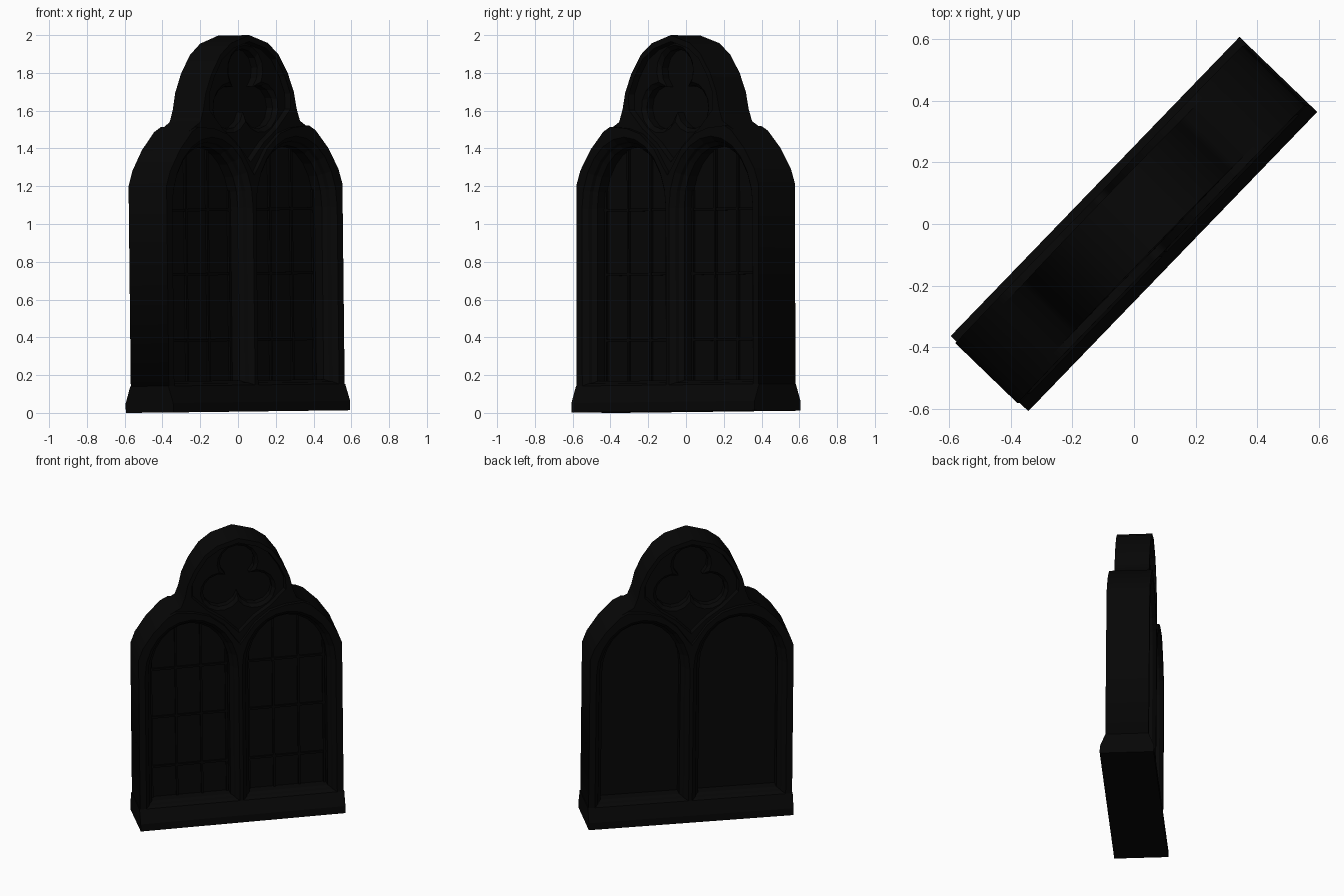
import bpy, bmesh, math
from mathutils import Matrix

cube = bpy.data.objects.get("Cube")
if cube:
    bpy.data.objects.remove(cube, do_unlink=True)

# The window stands diagonally and leans very slightly
PLACE = (Matrix.Translation((0, 0, 0.007)) @ Matrix.Rotation(math.radians(46), 4, 'Z')
         @ Matrix.Rotation(math.radians(-0.5), 4, 'Y') @ Matrix.Rotation(math.radians(-0.4), 4, 'X'))
UPRIGHT = Matrix.Rotation(math.pi / 2, 4, 'X')


def material(name, value):
    m = bpy.data.materials.new(name)
    m.use_nodes = True
    col = (value, value, value, 1)
    m.diffuse_color = col
    m.node_tree.nodes["Principled BSDF"].inputs["Base Color"].default_value = col
    return m


STONE = material("black stone", 0.002)
LEAD = material("dark lead", 0.0015)


def add_mesh(name, mesh, mat):
    mesh.materials.clear()
    mesh.materials.append(mat)
    ob = bpy.data.objects.new(name, mesh)
    bpy.context.collection.objects.link(ob)
    ob.matrix_world = PLACE
    return ob


def slab(name, loops, half_depth):
    """Flat upright plate from an outline and its holes."""
    cu = bpy.data.curves.new(name + "_outline", 'CURVE')
    cu.dimensions = '2D'
    cu.fill_mode = 'BOTH'
    cu.extrude = half_depth
    for loop in loops:
        sp = cu.splines.new('POLY')
        sp.points.add(len(loop) - 1)
        for p, (x, z) in zip(sp.points, loop):
            p.co = (x, z, 0, 1)
        sp.use_cyclic_u = True
    tmp = bpy.data.objects.new(name + "_outline", cu)
    bpy.context.collection.objects.link(tmp)
    dg = bpy.context.evaluated_depsgraph_get()
    mesh = bpy.data.meshes.new_from_object(tmp.evaluated_get(dg))
    bpy.data.objects.remove(tmp, do_unlink=True)
    mesh.transform(UPRIGHT)
    return add_mesh(name, mesh, STONE)


def reveal(name, shape, steps):
    """Moulded edge of an opening, stepping inwards on both faces."""
    bm = bmesh.new()
    for side in (-1, 1):
        rings = [[bm.verts.new((x, side * d, z)) for x, z in shape(g)] for g, d in steps]
        for a, b in zip(rings, rings[1:]):
            n = len(a)
            for i in range(n):
                j = (i + 1) % n
                quad = (a[i], a[j], b[j], b[i])
                bm.faces.new(quad if side < 0 else quad[::-1])
    mesh = bpy.data.meshes.new(name)
    bm.to_mesh(mesh)
    bm.free()
    return add_mesh(name, mesh, STONE)


def box(name, centre, size, mat):
    bm = bmesh.new()
    bmesh.ops.create_cube(bm, size=1, matrix=Matrix.Translation(centre) @ Matrix.Diagonal((*size, 1)))
    mesh = bpy.data.meshes.new(name)
    bm.to_mesh(mesh)
    bm.free()
    return add_mesh(name, mesh, mat)


def mirrored(half):
    """Close a right-hand outline by mirroring; points on the axis stay single."""
    return half + [(-x, z) for x, z in reversed(half) if x > 0]


# Outlines
SPRING, HALF, RISE, SEG = 1.08, 0.258, 0.325, 12


def lancet(cx):
    def shape(g):
        w, h, low = HALF + g, RISE + g, 0.165 - g / 2
        arch = [(cx + w * math.cos(t), SPRING + h * math.sin(t))
                for t in (math.pi * i / SEG for i in range(SEG + 1))]
        return [(cx - w, low), (cx + w, low)] + arch
    return shape


def trefoil(g):
    off, r, pts, third = 0.13, 0.115 + g, [], math.pi / 3
    reach = third + math.asin(min(1, off * math.sin(third) / r))
    for k in range(3):
        a = math.pi / 2 + k * 2 * third
        for i in range(11):
            t = a + reach * (i / 5 - 1)
            pts.append((off * math.cos(a) + r * math.cos(t),
                        1.675 + off * math.sin(a) + r * math.sin(t)))
    return pts


def panel(g):
    half = [(0, 1.33), (.1, 1.43), (.2, 1.5), (.3, 1.6), (.3, 1.68),
            (.26, 1.77), (.2, 1.86), (.12, 1.915), (0, 1.95)]
    return [(x * (1 + g), 1.65 + (z - 1.65) * (1 + g)) for x, z in mirrored(half)]


shoulder = [(.67, .1), (.67, 1.2), (.64, 1.28), (.565, 1.39), (.47, 1.485)]
step = [(.38, 1.535)]
dome = [(.355, 1.6), (.335, 1.69), (.29, 1.79), (.22, 1.89), (.14, 1.95), (0, 1.992)]
hood = [(.42, 1.51), (.30, 1.5), (.2, 1.47), (.1, 1.39), (.03, 1.29), (0, 1.25)]
left, right = lancet(0.32), lancet(-0.32)
holes = [left(0.05), right(0.05)]

# Stone wall, the thicker lower front and back, and the tracery plate
slab("wall", [mirrored(shoulder + step + dome), panel(0.03)] + holes, 0.113)
slab("lower_frame", [mirrored(shoulder + hood)] + holes, 0.14)
slab("tracery", [panel(0), trefoil(0.02)], 0.08)
reveal("tracery_rim", panel, [(0.03, 0.113), (0, 0.08)])
reveal("trefoil_moulding", trefoil, [(0.02, 0.08), (0, 0.06), (0, 0.015)])
slab("trefoil_glass", [trefoil(0.005)], 0.015)

# Lancet mouldings, glass and lead bars
for side, cx, shape in (("left", 0.32, left), ("right", -0.32, right)):
    reveal(side + "_lancet_moulding", shape,
           [(0.05, 0.14), (0.025, 0.115), (0.02, 0.095), (0, 0.075), (0, 0.012)])
    slab(side + "_glass", [shape(0.005)], 0.012)
    for i in range(4):
        dx = (i - 1.5) * 0.165
        top = SPRING + RISE * math.sqrt(max(0, 1 - (dx / HALF) ** 2))
        box(f"{side}_upright_bar_{i + 1}", (cx + dx, -0.016, (0.165 + top) / 2),
            (0.014, 0.018, top - 0.165), LEAD)
    for i, z in enumerate((0.38, 0.73, 1.07)):
        box(f"{side}_cross_bar_{i + 1}", (cx, -0.015, z), (2 * HALF, 0.016, 0.014), LEAD)

# Sill, with sloping front and back
bm = bmesh.new()
section = [(-.175, 0), (.175, 0), (.175, .05), (.14, .14), (-.14, .14), (-.175, .05)]
face = bm.faces.new([bm.verts.new((-0.674, y, z)) for y, z in section])
out = bmesh.ops.extrude_face_region(bm, geom=[face])
bmesh.ops.translate(bm, vec=(1.348, 0, 0),
                    verts=[v for v in out["geom"] if isinstance(v, bmesh.types.BMVert)])
bmesh.ops.recalc_face_normals(bm, faces=bm.faces)
sill = bpy.data.meshes.new("sill")
bm.to_mesh(sill)
bm.free()
add_mesh("sill", sill, STONE)
